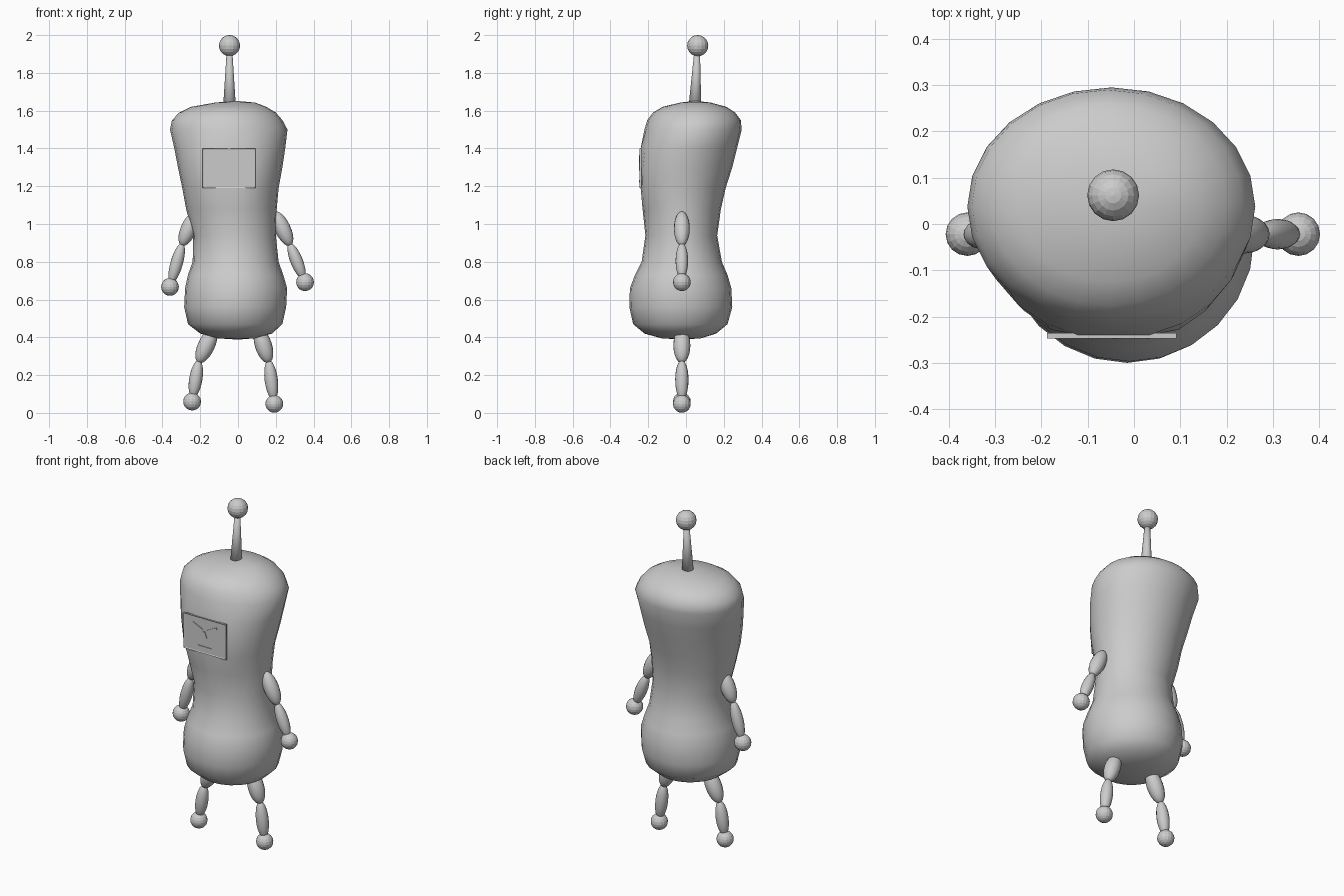
import bpy, bmesh, math
from mathutils import Vector

if "Cube" in bpy.data.objects:
    bpy.data.objects.remove(bpy.data.objects["Cube"])


def make_object(name, bm, smooth=True):
    bmesh.ops.recalc_face_normals(bm, faces=bm.faces)
    me = bpy.data.meshes.new(name)
    bm.to_mesh(me)
    bm.free()
    for p in me.polygons:
        p.use_smooth = smooth
    ob = bpy.data.objects.new(name, me)
    bpy.context.collection.objects.link(ob)
    return ob


def ball(name, loc, r):
    bm = bmesh.new()
    bmesh.ops.create_uvsphere(bm, u_segments=16, v_segments=10, radius=r)
    make_object(name, bm, False).location = loc


def limb(name, a, b, r):
    # stretched sphere running from a to b
    a, b = Vector(a), Vector(b)
    bm = bmesh.new()
    bmesh.ops.create_uvsphere(bm, u_segments=16, v_segments=12, radius=1)
    ob = make_object(name, bm)
    ob.location = (a + b) / 2
    ob.rotation_euler = (b - a).to_track_quat('Z', 'Y').to_euler()
    ob.scale = (r, r, (b - a).length / 2)


def box(bm, size, loc, angle=0):
    vs = bmesh.ops.create_cube(bm, size=1)['verts']
    bmesh.ops.scale(bm, vec=size, verts=vs)
    c, s = math.cos(angle), math.sin(angle)
    for v in vs:
        x, y, z = v.co
        v.co = Vector((x * c - z * s, y, x * s + z * c)) + Vector(loc)


# Body: lopsided rings (z, left, right, front, back)
rings = [
    (0.395, -0.11, 0.09, -0.13, 0.08),
    (0.42, -0.20, 0.18, -0.22, 0.16),
    (0.47, -0.265, 0.235, -0.28, 0.22),
    (0.56, -0.285, 0.255, -0.30, 0.245),
    (0.66, -0.28, 0.26, -0.297, 0.24),
    (0.73, -0.265, 0.24, -0.27, 0.22),
    (0.80, -0.24, 0.215, -0.235, 0.19),
    (0.94, -0.237, 0.20, -0.215, 0.165),
    (1.08, -0.275, 0.205, -0.23, 0.185),
    (1.19, -0.295, 0.215, -0.262, 0.21),
    (1.30, -0.318, 0.235, -0.262, 0.245),
    (1.40, -0.337, 0.25, -0.25, 0.27),
    (1.50, -0.36, 0.262, -0.22, 0.295),
    (1.55, -0.35, 0.235, -0.205, 0.29),
    (1.59, -0.31, 0.20, -0.175, 0.26),
    (1.62, -0.25, 0.15, -0.125, 0.215),
    (1.643, -0.12, 0.09, -0.03, 0.13),
]
N = 24
bm = bmesh.new()
loops = []
for z, l, r, f, b in rings:
    row = []
    for i in range(N):
        t = 2 * math.pi * i / N
        x = (l + r) / 2 + (r - l) / 2 * math.cos(t)
        y = (f + b) / 2 + (b - f) / 2 * math.sin(t)
        if 1.15 < z < 1.45:
            y = max(y, -0.24)      # flat seat for the face screen
        row.append(bm.verts.new((x, y, z)))
    loops.append(row)
for lo, hi in zip(loops, loops[1:]):
    for i in range(N):
        j = (i + 1) % N
        bm.faces.new((lo[i], lo[j], hi[j], hi[i]))
for row, co in ((loops[0], (0, -0.02, 0.388)), (loops[-1], (-0.01, 0.05, 1.652))):
    tip = bm.verts.new(co)
    for i in range(N):
        bm.faces.new((row[i], row[(i + 1) % N], tip))
make_object("body", bm)

# Antenna
bm = bmesh.new()
bmesh.ops.create_cone(bm, cap_ends=True, segments=16, radius1=0.036, radius2=0.013, depth=0.36)
rod = make_object("antenna_rod", bm)
rod.location = (-0.045, 0.053, 1.765)
rod.rotation_euler = (-0.04, 0, 0)
ball("antenna_ball", (-0.045, 0.062, 1.944), 0.056)

# Face screen with recessed panel
bm = bmesh.new()
box(bm, (0.28, 0.012, 0.21), (-0.048, -0.241, 1.295))
front = min(bm.faces, key=lambda f: f.calc_center_median().y)
bmesh.ops.inset_region(bm, faces=[front], thickness=0.008, depth=-0.003)
make_object("face_screen", bm, False)

# Brows, nose and mouth as thin bars: start and end as fractions of the screen
marks = {
    "left_brow": (0.22, 0.21, 0.44, 0.34),
    "right_brow": (0.78, 0.19, 0.56, 0.34),
    "nose": (0.48, 0.38, 0.53, 0.55),
    "mouth": (0.34, 0.83, 0.66, 0.83),
}
for name, (u1, v1, u2, v2) in marks.items():
    x1, x2 = -0.188 + 0.28 * u1, -0.188 + 0.28 * u2
    z1, z2 = 1.40 - 0.21 * v1, 1.40 - 0.21 * v2
    bm = bmesh.new()
    box(bm, (math.hypot(x2 - x1, z2 - z1), 0.006, 0.012),
        ((x1 + x2) / 2, -0.245, (z1 + z2) / 2), math.atan2(z2 - z1, x2 - x1))
    make_object(name, bm, False)

# Arms and legs: (joint start, middle joint, end ball) in x, z
Y = -0.022
parts = [
    ("left_arm", (-0.225, 1.06), (-0.30, 0.88), (-0.36, 0.667), 0.042, 0.033),
    ("right_arm", (0.195, 1.065), (0.28, 0.88), (0.355, 0.692), 0.042, 0.033),
    ("left_leg", (-0.125, 0.45), (-0.21, 0.26), (-0.243, 0.06), 0.045, 0.035),
    ("right_leg", (0.105, 0.45), (0.165, 0.26), (0.192, 0.048), 0.045, 0.035),
]
for name, a, m, e, r1, r2 in parts:
    a, m, e = (Vector((p[0], Y, p[1])) for p in (a, m, e))
    d = (e - m).normalized()
    limb(name + "_upper", a, m - d * 0.005, r1)
    limb(name + "_lower", m - d * 0.02, e - d * 0.02, r2)
    ball(name + "_end", e, 0.047)
